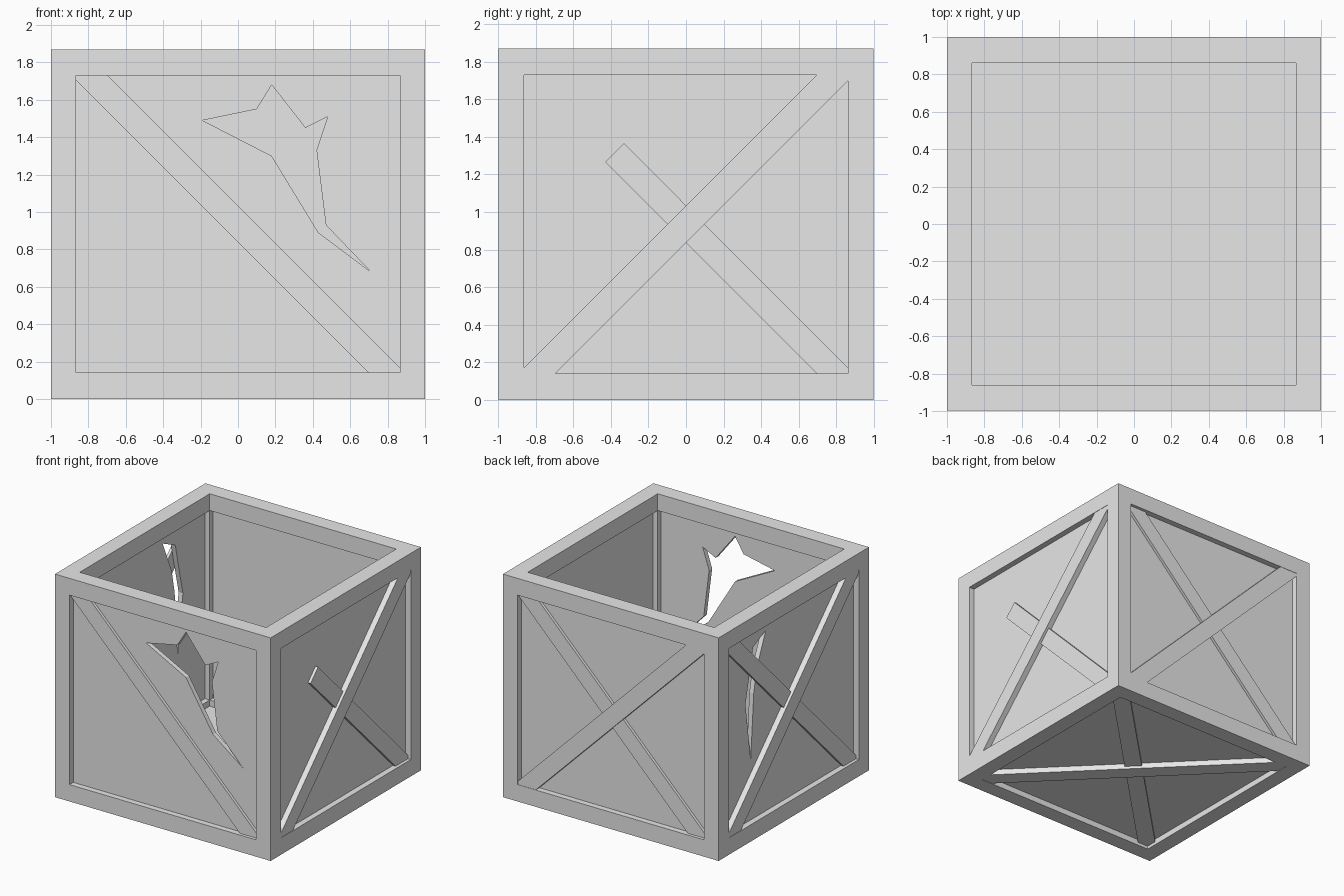
import bpy, bmesh
from mathutils import Matrix, Vector

cube = bpy.data.objects.get("Cube")
if cube:
    bpy.data.objects.remove(cube, do_unlink=True)

HALF = Vector((1.0, 0.996, 0.935))     # half size of the crate
BEAM = 0.135                           # frame thickness
A, B = 0.866, 0.794                    # half opening, across and up
W = 0.0975                             # half brace width along an axis
RECESS, PANEL = 0.05, 0.04
THICK, THIN = 0.047, 0.024             # how far the braces stand out
UP = Vector((0, 0, 1))

grey = bpy.data.materials.new("plain_grey")
grey.use_nodes = True
grey.diffuse_color = (0.8, 0.8, 0.8, 1)
grey.node_tree.nodes["Principled BSDF"].inputs["Base Color"].default_value = (0.8, 0.8, 0.8, 1)


def finish(name, bm):
    bmesh.ops.recalc_face_normals(bm, faces=bm.faces[:])
    mesh = bpy.data.meshes.new(name)
    bm.to_mesh(mesh)
    bm.free()
    mesh.materials.append(grey)
    bpy.context.collection.objects.link(bpy.data.objects.new(name, mesh))


def side_matrix(normal, across):
    """Local x runs across the side, y up it, z outwards; origin on the outer face."""
    n, u = Vector(normal), Vector(across)
    m = Matrix((u, n.cross(u), n)).transposed().to_4x4()
    reach = sum(abs(n[i]) * HALF[i] for i in range(3))
    m.translation = UP * HALF.z + n * reach
    return m


def slab(name, matrix, outline, low, high, hole=None):
    """Flat board with an optional hole through it."""
    bm = bmesh.new()
    for loop in filter(None, (outline, hole)):
        verts = [bm.verts.new((u, v, low)) for u, v in loop]
        if hole:
            for i, vert in enumerate(verts):
                bm.edges.new((verts[i - 1], vert))
        else:
            bm.faces.new(verts)
    if hole:
        bmesh.ops.triangle_fill(bm, edges=bm.edges[:], use_beauty=True, normal=UP)
    made = bmesh.ops.extrude_face_region(bm, geom=bm.faces[:])["geom"]
    moved = [g for g in made if isinstance(g, bmesh.types.BMVert)]
    bmesh.ops.translate(bm, verts=moved, vec=UP * (high - low))
    bm.transform(matrix)
    finish(name, bm)


# Frame: the edge cells of a 3 x 3 x 3 block, keeping only outside faces
cuts = [(-h, -h + BEAM, h - BEAM, h) for h in (HALF.x, HALF.y)]
cuts.append((0, HALF.z - B, HALF.z + B, 2 * HALF.z))
cells = {(i, j, k) for i in range(3) for j in range(3) for k in range(3)
         if (i, j, k).count(1) <= 1}
bm = bmesh.new()
for cell in cells:
    for axis in range(3):
        for step in (0, 1):
            beside = list(cell)
            beside[axis] += 2 * step - 1
            if tuple(beside) in cells:
                continue
            corners = []
            for p, q in ((0, 0), (1, 0), (1, 1), (0, 1)):
                idx = list(cell)
                idx[axis] += step
                idx[(axis + 1) % 3] += p
                idx[(axis + 2) % 3] += q
                corners.append(bm.verts.new([cuts[a][idx[a]] for a in range(3)]))
            bm.faces.new(corners)
bmesh.ops.remove_doubles(bm, verts=bm.verts[:], dist=0.001)
finish("frame", bm)


def rising_brace(b):
    return [(-A, -b), (W - b, -b), (A, A - W), (A, b), (b - W, b), (-A, W - A)]


def falling_brace(b):
    return [(-u, v) for u, v in rising_brace(b)]


# Snapped brace and the two splintered holes
snapped = [(A, -B), (B - W, -B), (-0.43, 0.33), (-0.33, 0.43), (A, W - A)]
star_hole = [(-0.19, 0.555), (0.10, 0.615), (0.18, 0.745), (0.36, 0.515), (0.48, 0.575),
             (0.42, 0.395), (0.47, -0.005), (0.71, -0.255), (0.43, -0.045), (0.18, 0.365)]
slit_hole = [(-0.30, 0.72), (-0.47, 0.64), (-0.50, 0.50), (-0.57, 0.20),
             (-0.50, -0.29), (-0.46, 0.25), (-0.42, 0.45)]

# name, outward direction, across direction, half height, hole, thin brace, has thick brace
sides = [
    ("front", (0, -1, 0), (1, 0, 0), B, star_hole, falling_brace(B), False),
    ("back", (0, 1, 0), (-1, 0, 0), B, None, falling_brace(B), True),
    ("left", (1, 0, 0), (0, 1, 0), B, None, snapped, True),
    ("right", (-1, 0, 0), (0, -1, 0), B, slit_hole, falling_brace(B), True),
    ("bottom", (0, 0, -1), (1, 0, 0), A, None, falling_brace(A), True),
]
for name, normal, across, b, hole, thin, has_thick in sides:
    m = side_matrix(normal, across)
    u, v = A + 0.03, b + 0.03
    board = [(-u, -v), (u, -v), (u, v), (-u, v)]
    slab(name + "_panel", m, board, -RECESS - PANEL, -RECESS, hole)
    slab(name + "_under_brace", m, thin, -RECESS, THIN - RECESS)
    if has_thick:
        slab(name + "_over_brace", m, rising_brace(b), -RECESS, THICK - RECESS)
